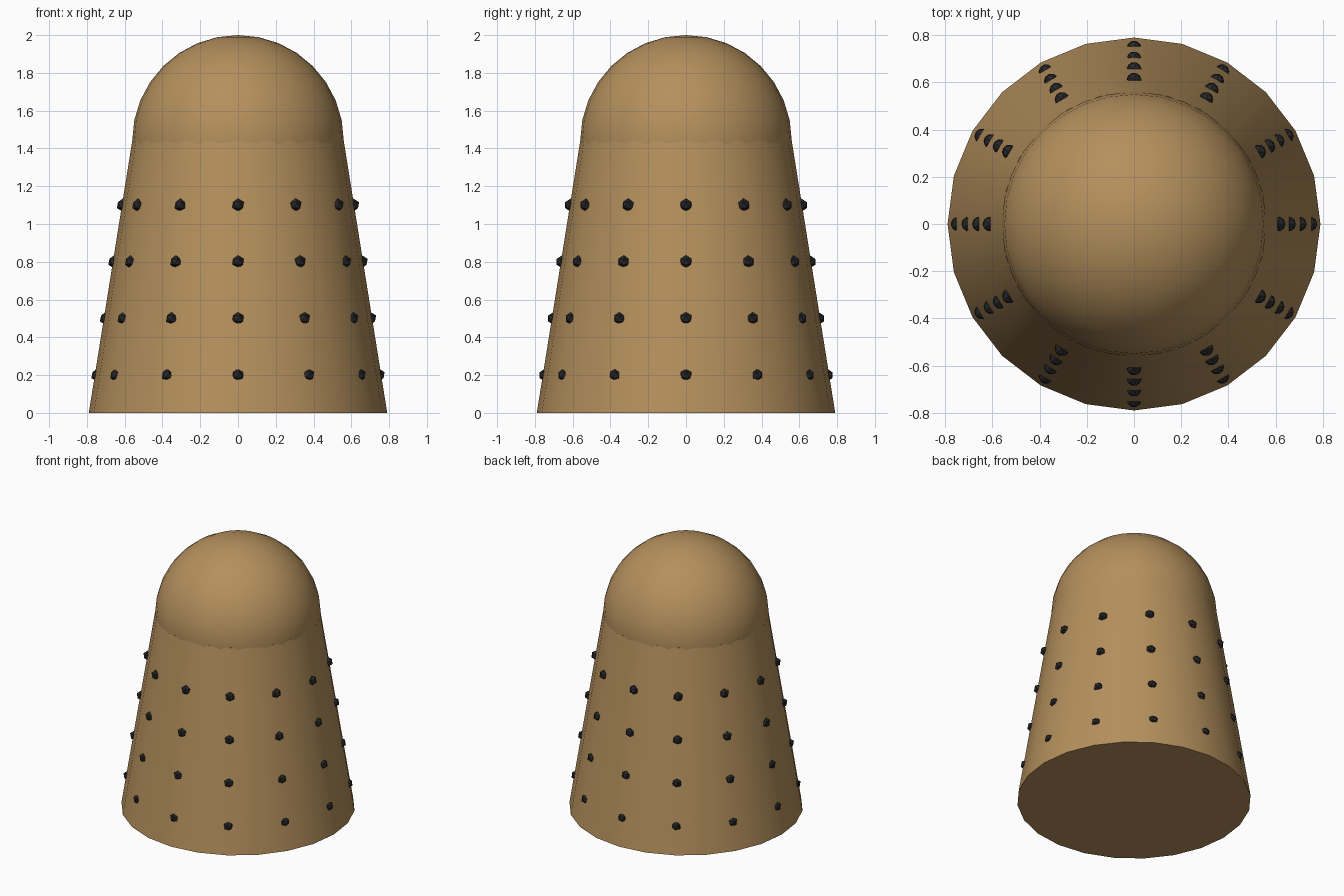
import bpy
from math import sin, cos, pi, radians

if "Cube" in bpy.data.objects:
    bpy.data.objects.remove(bpy.data.objects["Cube"])


def material(name, color):
    m = bpy.data.materials.new(name)
    m.diffuse_color = (*color, 1)
    m.use_nodes = True
    m.node_tree.nodes["Principled BSDF"].inputs["Base Color"].default_value = m.diffuse_color
    return m


tan = material("tan", (0.46, 0.28, 0.11))
dark = material("dark", (0.02, 0.02, 0.022))


def finish(name, mat, smooth=True):
    ob = bpy.context.object
    ob.name = name
    ob.data.materials.append(mat)
    if smooth:
        bpy.ops.object.shade_smooth_by_angle(angle=radians(40))
    return ob


DOME_R = 0.56
DOME_Z = 1.44

# Tapered 24-sided body
bpy.ops.mesh.primitive_cone_add(vertices=24, radius1=0.79, radius2=DOME_R,
                                depth=DOME_Z, location=(0, 0, DOME_Z / 2))
finish("body", tan)

# Rounded top, a sphere sunk halfway into the body
bpy.ops.mesh.primitive_uv_sphere_add(segments=32, ring_count=16, radius=DOME_R,
                                     location=(0, 0, DOME_Z))
finish("dome", tan)

# Faceted studs: four rows of twelve following the taper
for row, z in enumerate((0.2, 0.5, 0.8, 1.1)):
    r = 0.775 - 0.15 * z
    for col in range(12):
        a = col * pi / 6
        bpy.ops.mesh.primitive_ico_sphere_add(
            subdivisions=1, radius=0.035, location=(r * cos(a), r * sin(a), z))
        finish(f"stud_{row + 1}_{col + 1}", dark, smooth=False)
